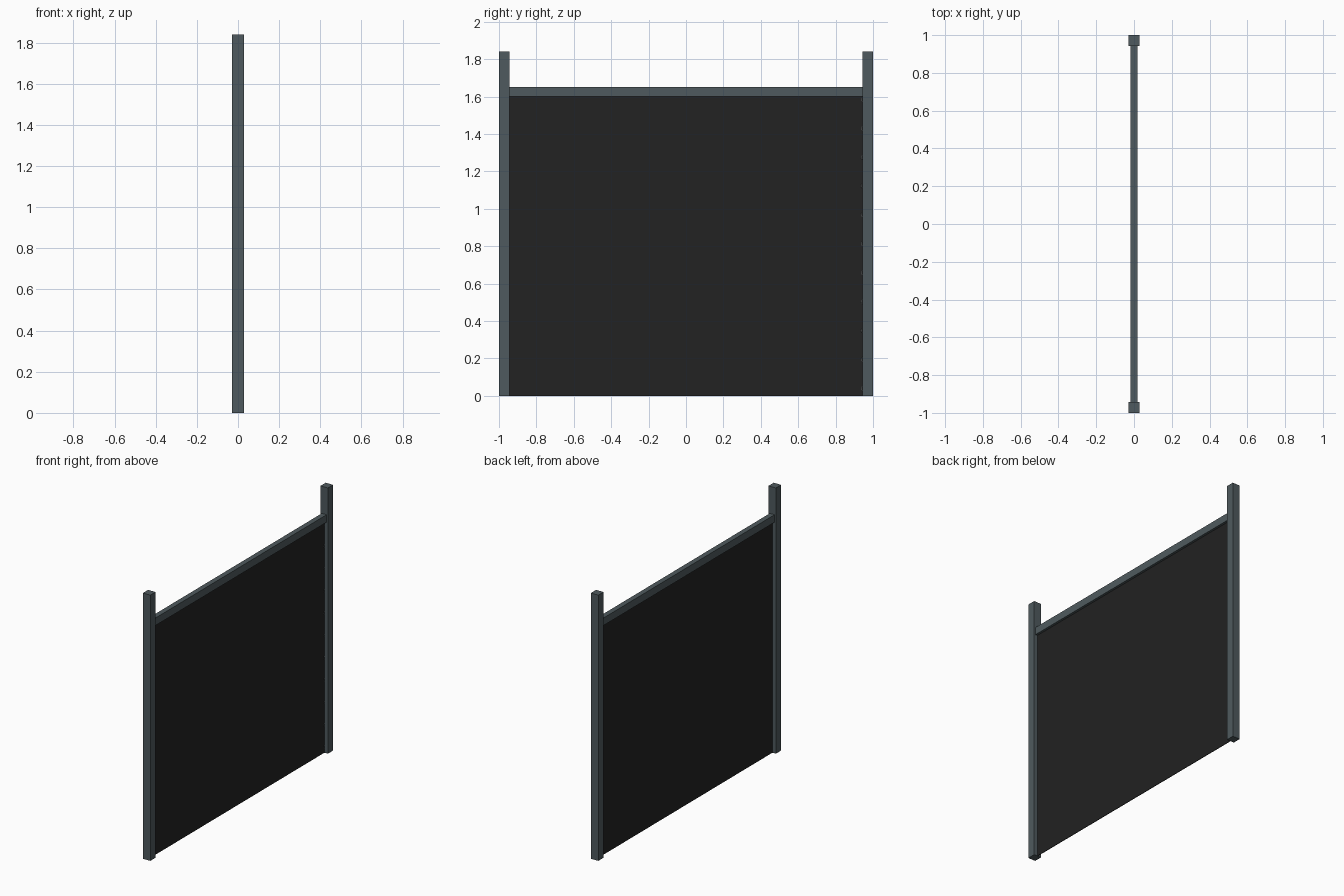
import bpy
import math

if "Cube" in bpy.data.objects:
    bpy.data.objects.remove(bpy.data.objects["Cube"])


def material(name, rgb):
    m = bpy.data.materials.new(name)
    m.diffuse_color = (*rgb, 1)
    m.use_nodes = True
    m.node_tree.nodes["Principled BSDF"].inputs["Base Color"].default_value = m.diffuse_color
    return m


steel = material("slate grey metal", (0.078, 0.102, 0.112))
dark = material("dark fabric", (0.016, 0.016, 0.016))
clip_mat = material("clip grey", (0.12, 0.13, 0.13))


def box(name, lo, hi, mat):
    bpy.ops.mesh.primitive_cube_add(size=1, location=[(a + b) / 2 for a, b in zip(lo, hi)])
    o = bpy.context.object
    o.name = name
    o.scale = [b - a for a, b in zip(lo, hi)]
    bpy.ops.object.transform_apply(location=False, rotation=False, scale=True)
    o.data.materials.append(mat)
    return o


# square posts
box("left_post", (-0.028, -1.0, 0), (0.028, -0.943, 1.84), steel)
box("right_post", (-0.028, 0.943, 0), (0.028, 1.0, 1.84), steel)

# top rail between the posts
box("top_rail", (-0.018, -0.943, 1.60), (0.018, 0.943, 1.652), steel)

# thin infill panel
box("panel", (-0.002, -0.943, 0.0), (0.002, 0.943, 1.60), dark)

# row of small ring clips half sunk in the right post
for i in range(11):
    bpy.ops.mesh.primitive_torus_add(
        major_radius=0.012, minor_radius=0.002, major_segments=12, minor_segments=5,
        location=(0, 0.948, 0.04 + i * 0.1545), rotation=(0, math.pi / 2, 0))
    ring = bpy.context.object
    ring.name = f"ring_clip_{i + 1}"
    ring.scale = (1, 1, 1.8)
    ring.data.materials.append(clip_mat)
    bpy.ops.object.shade_smooth_by_angle()
